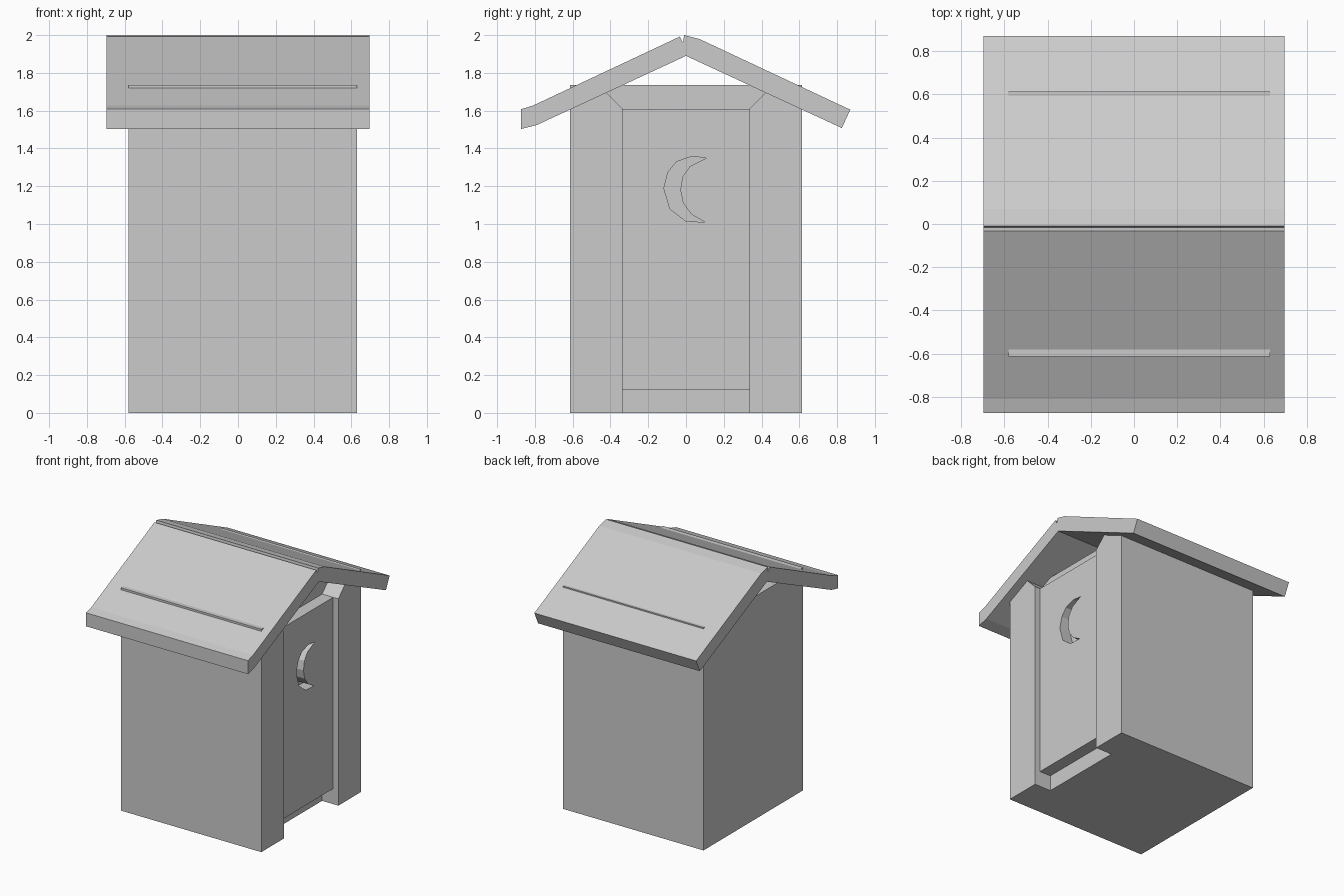
import bpy, bmesh

if "Cube" in bpy.data.objects:
    bpy.data.objects.remove(bpy.data.objects["Cube"])


def prism(name, profile, x0, x1):
    """Extrude a (y, z) profile along x into a closed solid."""
    bm = bmesh.new()
    face = bm.faces.new([bm.verts.new((x0, y, z)) for y, z in profile])
    ext = bmesh.ops.extrude_face_region(bm, geom=[face])
    verts = [v for v in ext["geom"] if isinstance(v, bmesh.types.BMVert)]
    bmesh.ops.translate(bm, verts=verts, vec=(x1 - x0, 0, 0))
    bmesh.ops.recalc_face_normals(bm, faces=bm.faces[:])
    mesh = bpy.data.meshes.new(name)
    bm.to_mesh(mesh)
    bm.free()
    obj = bpy.data.objects.new(name, mesh)
    bpy.context.collection.objects.link(obj)
    return obj


def combine(target, tool, operation):
    """Apply a boolean and discard the tool object."""
    mod = target.modifiers.new(operation.lower(), "BOOLEAN")
    mod.operation, mod.solver, mod.object = operation, "EXACT", tool
    bpy.context.view_layer.objects.active = target
    bpy.ops.object.modifier_apply(modifier=mod.name)
    bpy.data.objects.remove(tool, do_unlink=True)


def rect(y0, y1, z0, z1):
    return [(y0, z0), (y1, z0), (y1, z1), (y0, z1)]


WALL_X, DOOR_X, FRONT_X = 0.49, 0.585, 0.63

# Cabin body; its top edges just poke through the roof
cabin = prism("cabin", rect(-0.613, 0.613, 0, 1.735), -0.58, FRONT_X)

# Door recess with mitred upper corners leaves the two posts
half = [(0.335, -0.1), (0.335, 1.61), (0.56, 1.835)]
recess = prism("recess_cutter", half + [(-y, z) for y, z in reversed(half)], WALL_X, 0.8)
combine(cabin, recess, "DIFFERENCE")

# Door slab, raised above the sill and set back from the posts
door = prism("door", rect(-0.36, 0.36, 0.12, 1.61), WALL_X - 0.06, DOOR_X)
combine(cabin, door, "UNION")

# Crescent moon opening
moon = [(0.11, 1.35), (0.03, 1.357), (-0.05, 1.33), (-0.095, 1.275), (-0.117, 1.19),
        (-0.085, 1.08), (0.0, 1.015), (0.1, 1.01), (0.03, 1.05), (-0.015, 1.11),
        (-0.03, 1.18), (-0.018, 1.25), (0.02, 1.305)]
combine(cabin, prism("moon_cutter", moon, WALL_X + 0.002, 0.8), "DIFFERENCE")

# Gabled roof with a slightly uneven ridge and eaves
roof = [(-0.873, 1.608), (-0.81, 1.627), (-0.033, 1.992), (-0.016, 1.96), (-0.01, 2.0),
        (0.07, 1.98), (0.87, 1.605), (0.825, 1.508), (0.0, 1.89), (-0.79, 1.524),
        (-0.873, 1.503)]
prism("roof", roof, -0.697, 0.697)
